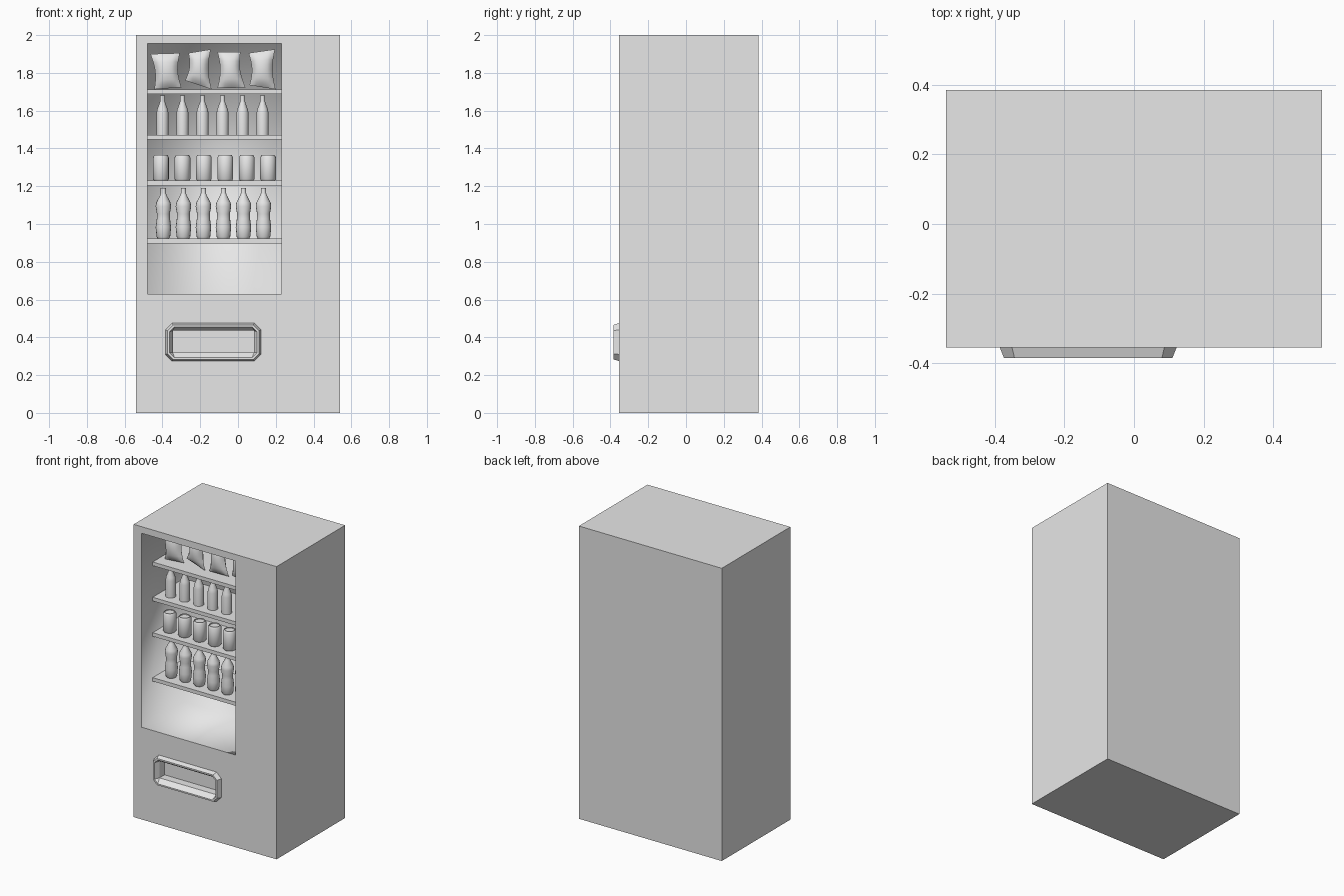
import bpy, bmesh, math
from mathutils import Vector

old = bpy.data.objects.get("Cube")
if old:
    bpy.data.objects.remove(old, do_unlink=True)

grey = bpy.data.materials.new("plain_grey")
grey.use_nodes = True
grey.diffuse_color = (0.8, 0.8, 0.8, 1)
grey.node_tree.nodes["Principled BSDF"].inputs["Base Color"].default_value = (0.8, 0.8, 0.8, 1)

FRONT, BACK = -0.355, 0.385
WIN = (-0.48, 0.23, 0.63, 1.955)      # window: left, right, bottom, top
SLOT = (-0.345, 0.085, 0.32, 0.435)   # pickup slot
INNER_BACK, ITEM_Y = 0.1, -0.155


def finish(name, bm, angle=None, recalc=True):
    if recalc:
        bmesh.ops.recalc_face_normals(bm, faces=bm.faces)
    mesh = bpy.data.meshes.new(name)
    bm.to_mesh(mesh)
    bm.free()
    mesh.materials.append(grey)
    obj = bpy.data.objects.new(name, mesh)
    bpy.context.collection.objects.link(obj)
    if angle:
        bpy.ops.object.select_all(action="DESELECT")
        obj.select_set(True)
        bpy.context.view_layer.objects.active = obj
        bpy.ops.object.shade_smooth_by_angle(angle=math.radians(angle))
    return obj


def box(name, x0, x1, y0, y1, z0, z1):
    bm = bmesh.new()
    bmesh.ops.create_cube(bm, size=1)
    for v in bm.verts:
        v.co = ((x0 + x1) / 2 + v.co.x * (x1 - x0), (y0 + y1) / 2 + v.co.y * (y1 - y0),
                (z0 + z1) / 2 + v.co.z * (z1 - z0))
    return finish(name, bm)


def outline(rect, cut, y):
    """Rectangle in the front plane with its corners cut off."""
    x0, x1, z0, z1 = rect
    return [Vector((x, y, z)) for x, z in (
        (x0 + cut, z0), (x1 - cut, z0), (x1, z0 + cut), (x1, z1 - cut),
        (x1 - cut, z1), (x0 + cut, z1), (x0, z1 - cut), (x0, z0 + cut))]


def lathe(name, profile, x, z, sides=16):
    bm = bmesh.new()
    rings = [[bm.verts.new((x + r * math.cos(2 * math.pi * i / sides),
                            ITEM_Y + r * math.sin(2 * math.pi * i / sides), z + h))
              for i in range(sides)] for r, h in profile]
    for a, b in zip(rings, rings[1:]):
        for i in range(sides):
            j = (i + 1) % sides
            bm.faces.new((a[i], a[j], b[j], b[i]))
    bm.faces.new(rings[0])
    bm.faces.new(rings[-1])
    return finish(name, bm, 40)


def bag(name, corners, thick=0.035, n=8):
    """Pillow pouch, puffed in the middle and pinched at its rim."""
    bl, br, tr, tl = [Vector((x, ITEM_Y, z)) for x, z in corners]
    bm = bmesh.new()
    for side in (-1, 1):
        grid = []
        for i in range(n + 1):
            u, row = i / n, []
            for j in range(n + 1):
                v = j / n
                p = bl.lerp(br, u).lerp(tl.lerp(tr, u), v)
                pinch = 0.06 * math.sin(math.pi * v)
                p.x += (0.5 - u) * pinch * 0.5
                p.y += side * thick * (math.sin(math.pi * u) * math.sin(math.pi * v)) ** 0.5
                row.append(bm.verts.new(p))
            grid.append(row)
        for i in range(n):
            for j in range(n):
                bm.faces.new((grid[i][j], grid[i + 1][j], grid[i + 1][j + 1], grid[i][j + 1]))
    bmesh.ops.remove_doubles(bm, verts=bm.verts, dist=0.0005)
    return finish(name, bm, 60)


# Cabinet: plain box whose front is a grid of panels with two openings
bm = bmesh.new()
bmesh.ops.create_cube(bm, size=1)
for v in bm.verts:
    v.co = (v.co.x * 1.08, BACK if v.co.y > 0 else FRONT, v.co.z * 2 + 1)
bm.faces.ensure_lookup_table()
bmesh.ops.delete(bm, geom=[f for f in bm.faces if f.normal.y < -0.5], context="FACES_ONLY")
xs = sorted([-0.54, 0.54, WIN[0], WIN[1], SLOT[0], SLOT[1]])
zs = sorted([0, 2, *WIN[2:], *SLOT[2:]])


def inside(x, z, r):
    return r[0] < x < r[1] and r[2] < z < r[3]


for x0, x1 in zip(xs, xs[1:]):
    for z0, z1 in zip(zs, zs[1:]):
        mx, mz = (x0 + x1) / 2, (z0 + z1) / 2
        if not (inside(mx, mz, WIN) or inside(mx, mz, SLOT)):
            bm.faces.new([bm.verts.new((x, FRONT, z))
                          for x, z in ((x0, z0), (x1, z0), (x1, z1), (x0, z1))])
bmesh.ops.remove_doubles(bm, verts=bm.verts, dist=0.0001)
bmesh.ops.dissolve_limit(bm, angle_limit=0.01, verts=bm.verts, edges=bm.edges)
finish("cabinet", bm)


# Hollow linings behind the openings
def lining(name, rect, depth, smooth):
    bm = bmesh.new()
    rings = [[bm.verts.new(p) for p in outline(rect, 0, y)[::2]] for y in (FRONT, depth)]
    rings = [[bm.verts.new((x, y, z)) for x, z in ((rect[0], rect[2]), (rect[1], rect[2]),
              (rect[1], rect[3]), (rect[0], rect[3]))] for y in (FRONT, depth)]
    for i in range(4):
        j = (i + 1) % 4
        bm.faces.new((rings[0][j], rings[0][i], rings[1][i], rings[1][j]))
    bm.faces.new(rings[1])
    bmesh.ops.delete(bm, geom=[v for v in bm.verts if not v.link_faces], context="VERTS")
    bmesh.ops.recalc_face_normals(bm, faces=bm.faces)
    back = next(f for f in bm.faces if abs(f.normal.y) > 0.5)
    if back.normal.y > 0:
        bmesh.ops.reverse_faces(bm, faces=bm.faces)
    for f in bm.faces:
        f.smooth = smooth
    return finish(name, bm, recalc=False)


lining("display_interior", WIN, INNER_BACK, True)
lining("pickup_recess", SLOT, -0.3, False)

# Pickup frame: cut-corner ring with a lip and a funnel into the slot
bm = bmesh.new()
loops = [outline((-0.385, 0.122, 0.275, 0.475), 0.035, FRONT),
         outline((-0.373, 0.11, 0.283, 0.465), 0.03, -0.385),
         outline((-0.362, 0.1, 0.293, 0.455), 0.025, -0.385),
         outline(SLOT, 0.0, FRONT)]
loops = [[bm.verts.new(p) for p in loop] for loop in loops]
for a, b in zip(loops, loops[1:]):
    for i in range(8):
        j = (i + 1) % 8
        bm.faces.new((a[i], a[j], b[j], b[i]))
bmesh.ops.remove_doubles(bm, verts=bm.verts, dist=0.0001)
bm.normal_update()
finish("pickup_frame", bm, recalc=False)

# Shelves
SHELVES = (0.923, 1.23, 1.472, 1.713)
for n, z in enumerate(SHELVES):
    box(f"shelf_{n + 1}", WIN[0], WIN[1], -0.235, INNER_BACK, z - 0.025, z)

# Drinks
big = [(0.03, 0), (0.036, 0.01), (0.041, 0.06), (0.035, 0.105), (0.034, 0.13),
       (0.041, 0.17), (0.038, 0.19), (0.017, 0.23), (0.014, 0.24), (0.014, 0.267)]
small = [(0.032, 0), (0.032, 0.115), (0.028, 0.135), (0.015, 0.17), (0.013, 0.18), (0.013, 0.208)]
can = [(0.036, 0), (0.042, 0.008), (0.042, 0.122), (0.035, 0.134), (0.032, 0.134), (0.031, 0.128)]
for i in range(6):
    lathe(f"large_bottle_{i + 1}", big, -0.395 + 0.106 * i, SHELVES[0])
    lathe(f"can_{i + 1}", can, -0.408 + 0.1135 * i, SHELVES[1])
    lathe(f"small_bottle_{i + 1}", small, -0.4 + 0.106 * i, SHELVES[2])

# Snack pouches, corners from bottom left round to top left
bag("snack_bag_1", ((-0.443, 1.713), (-0.3, 1.724), (-0.308, 1.905), (-0.464, 1.9)))
bag("snack_bag_2", ((-0.28, 1.76), (-0.14, 1.713), (-0.144, 1.925), (-0.263, 1.905)))
bag("snack_bag_3", ((-0.109, 1.72), (0.04, 1.722), (0.013, 1.91), (-0.109, 1.91)))
bag("snack_bag_4", ((0.061, 1.735), (0.199, 1.713), (0.196, 1.925), (0.056, 1.905)))
